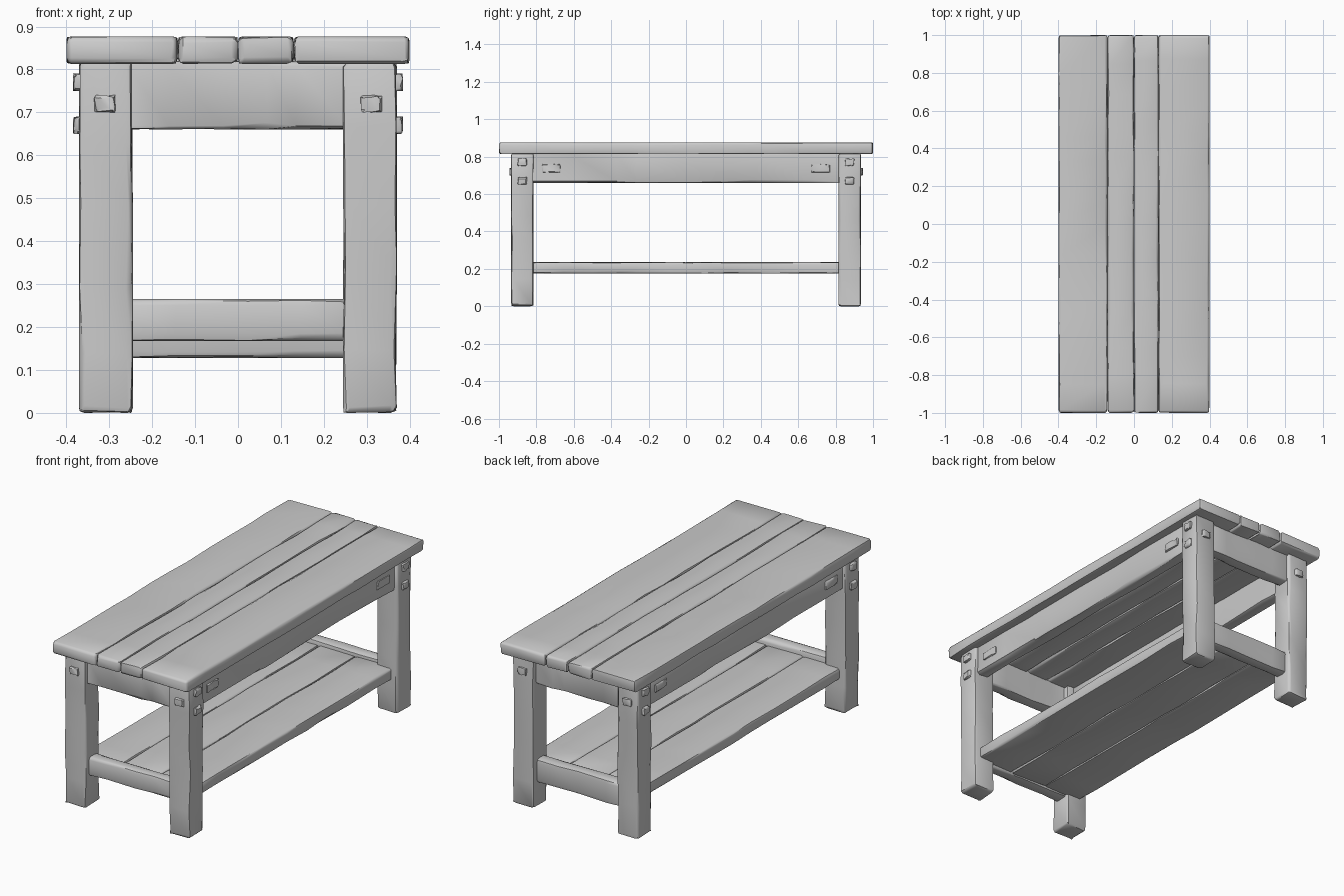
import bpy, bmesh, math, random
from mathutils import Vector

random.seed(7)
cube = bpy.data.objects.get("Cube")
if cube:
    bpy.data.objects.remove(cube)

# One weathered wood colour
wood = bpy.data.materials.new("weathered_grey_wood")
wood.use_nodes = True
grey = (0.6, 0.6, 0.6, 1)
wood.diffuse_color = grey
wood.node_tree.nodes["Principled BSDF"].inputs["Base Color"].default_value = grey


def beam(name, low, high, cuts=6, bevel=0.012, wear=0.004):
    """Hand-hewn timber filling the box low..high, with worn rounded edges."""
    low, high = Vector(low), Vector(high)
    size, mid = high - low, (low + high) / 2
    bm = bmesh.new()
    bmesh.ops.create_cube(bm, size=1)
    for v in bm.verts:
        v.co = mid + Vector(a * b for a, b in zip(v.co, size))
    bmesh.ops.bevel(bm, geom=bm.edges[:], offset=bevel, segments=2,
                    profile=0.5, affect='EDGES')
    # Cross cuts along the longest side give the wear something to move
    axis = max(range(3), key=lambda i: size[i])
    normal = Vector((0, 0, 0))
    normal[axis] = 1
    for i in range(1, cuts):
        point = low.copy()
        point[axis] += size[axis] * (i + random.uniform(-0.25, 0.25)) / cuts
        bmesh.ops.bisect_plane(bm, geom=bm.verts[:] + bm.edges[:] + bm.faces[:],
                               plane_co=point, plane_no=normal)
    for v in bm.verts:
        for i in range(3):
            moved = v.co[i] + random.uniform(-wear, wear)
            v.co[i] = min(max(moved, low[i]), high[i])
    bmesh.ops.recalc_face_normals(bm, faces=bm.faces[:])
    mesh = bpy.data.meshes.new(name)
    bm.to_mesh(mesh)
    bm.free()
    mesh.materials.append(wood)
    obj = bpy.data.objects.new(name, mesh)
    bpy.context.collection.objects.link(obj)
    bpy.ops.object.select_all(action='DESELECT')
    obj.select_set(True)
    bpy.context.view_layer.objects.active = obj
    bpy.ops.object.shade_smooth_by_angle(angle=math.radians(40))
    return obj


# Table top: four planks side by side
seams = [-0.4, -0.14, 0, 0.13, 0.4]
for i, (a, b) in enumerate(zip(seams, seams[1:])):
    beam(f"top_plank_{i + 1}", (a, -1, 0.813), (b, 1, 0.877), 12, 0.014, 0.003)

# Legs with worn wedge pegs through their upper ends
for sx, side in ((1, "left"), (-1, "right")):
    for sy, end in ((-1, "front"), (1, "back")):
        x = sorted((sx * 0.245, sx * 0.37))
        y = sorted((sy * 0.815, sy * 0.935))
        beam(f"{end}_{side}_leg", (x[0], y[0], 0), (x[1], y[1], 0.82), 5, 0.014)
        for z, tag in ((0.67, "lower"), (0.77, "upper")):
            px = sorted((sx * 0.35, sx * 0.384))
            beam(f"{end}_{side}_{tag}_side_peg", (px[0], sy * 0.875 - 0.025, z - 0.02),
                 (px[1], sy * 0.875 + 0.025, z + 0.02), 2, 0.009)
        py = sorted((sy * 0.92, sy * 0.945))
        beam(f"{end}_{side}_end_peg", (sx * 0.31 - 0.025, py[0], 0.7),
             (sx * 0.31 + 0.025, py[1], 0.74), 2, 0.008)

# Long aprons under the top, each with small tenon blocks near the legs
for sx, side in ((1, "left"), (-1, "right")):
    x = sorted((sx * 0.285, sx * 0.352))
    beam(f"{side}_apron", (x[0], -0.84, 0.66), (x[1], 0.84, 0.82), 8, 0.012, 0.005)
    px = sorted((sx * 0.34, sx * 0.359))
    for sy, end in ((-1, "front"), (1, "back")):
        beam(f"{side}_{end}_tenon", (px[0], sy * 0.72 - 0.05, 0.715),
             (px[1], sy * 0.72 + 0.05, 0.76), 2, 0.008)

# Short aprons and the low end rails; the back rail hangs lower
for sy, end, bottom, top in ((-1, "front", 0.167, 0.265), (1, "back", 0.128, 0.255)):
    y = sorted((sy * 0.845, sy * 0.915))
    beam(f"{end}_apron", (-0.27, y[0], 0.66), (0.27, y[1], 0.82), 5, 0.012, 0.005)
    y = sorted((sy * 0.835, sy * 0.905))
    beam(f"{end}_rail", (-0.27, y[0], bottom), (0.27, y[1], top), 4, 0.016, 0.003)

# Low shelf of three planks
shelf = [-0.335, -0.11, 0.11, 0.335]
for i, (a, b) in enumerate(zip(shelf, shelf[1:])):
    beam(f"shelf_plank_{i + 1}", (a, -0.84, 0.175), (b, 0.84, 0.236), 9, 0.012, 0.003)
